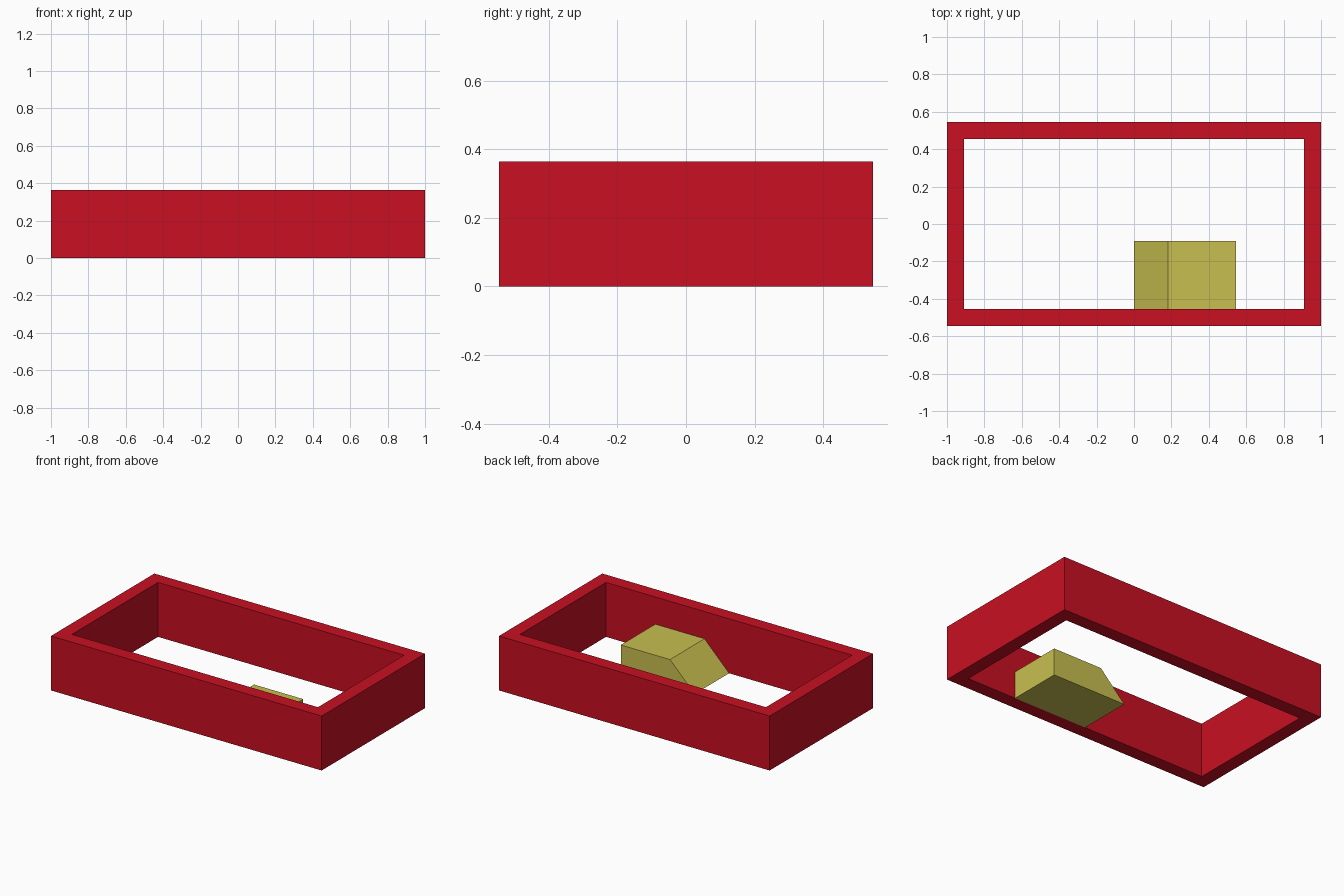
import bpy, bmesh

if "Cube" in bpy.data.objects:
    bpy.data.objects.remove(bpy.data.objects["Cube"])

U = 1 / 11  # one module of the layout; walls are one module thick


def material(name, color):
    mat = bpy.data.materials.new(name)
    mat.diffuse_color = (*color, 1)
    mat.use_nodes = True
    mat.node_tree.nodes["Principled BSDF"].inputs["Base Color"].default_value = mat.diffuse_color
    return mat


def add_object(name, bm, mat):
    bmesh.ops.recalc_face_normals(bm, faces=bm.faces)
    mesh = bpy.data.meshes.new(name)
    bm.to_mesh(mesh)
    bm.free()
    mesh.materials.append(mat)
    obj = bpy.data.objects.new(name, mesh)
    bpy.context.collection.objects.link(obj)
    return obj


def extrude(bm, faces, vec):
    res = bmesh.ops.extrude_face_region(bm, geom=faces, use_keep_orig=True)
    verts = [g for g in res["geom"] if isinstance(g, bmesh.types.BMVert)]
    bmesh.ops.translate(bm, verts=verts, vec=vec)


red = material("red", (0.58, 0.005, 0.016))
yellow = material("yellow", (0.58, 0.52, 0.08))

# Open rectangular frame: mitred floor ring raised into walls
bm = bmesh.new()
corners = [(-1, -1), (1, -1), (1, 1), (-1, 1)]
outer = [bm.verts.new((sx * 11 * U, sy * 6 * U, 0)) for sx, sy in corners]
inner = [bm.verts.new((sx * 10 * U, sy * 5 * U, 0)) for sx, sy in corners]
ring = []
for i in range(4):
    j = (i + 1) % 4
    ring.append(bm.faces.new((outer[i], outer[j], inner[j], inner[i])))
extrude(bm, ring, (0, 0, 4 * U))
add_object("frame", bm, red)

# Sloped block resting against the inside of the front wall
bm = bmesh.new()
profile = [(0, 0), (6, 0), (6, 2), (2, 2)]
side = bm.faces.new([bm.verts.new((x * U, -5 * U, z * U)) for x, z in profile])
extrude(bm, [side], (0, 4 * U, 0))
add_object("sloped_block", bm, yellow)
